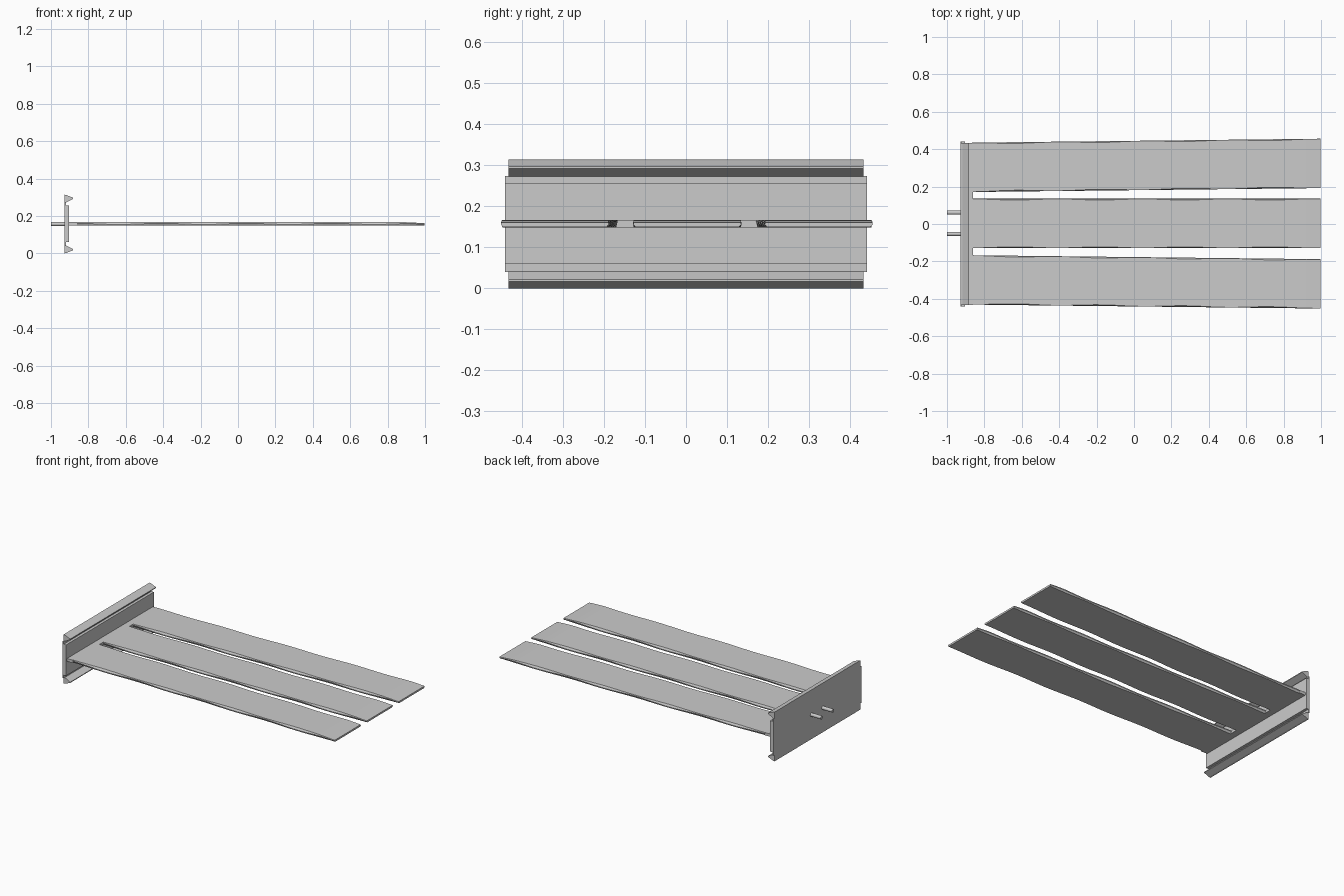
import bpy, bmesh, math

if "Cube" in bpy.data.objects:
    bpy.data.objects.remove(bpy.data.objects["Cube"])

ZC = 0.157  # height of the symmetry plane


def finish(name, bm):
    bmesh.ops.recalc_face_normals(bm, faces=bm.faces[:])
    me = bpy.data.meshes.new(name)
    bm.to_mesh(me)
    bm.free()
    ob = bpy.data.objects.new(name, me)
    bpy.context.collection.objects.link(ob)
    return ob


def loft(name, rings):
    """Skin closed rings of points and cap both ends."""
    bm = bmesh.new()
    vs = [[bm.verts.new(p) for p in r] for r in rings]
    n = len(vs[0])
    for a, b in zip(vs, vs[1:]):
        for i in range(n):
            j = (i + 1) % n
            bm.faces.new((a[i], a[j], b[j], b[i]))
    bm.faces.new(vs[0])
    bm.faces.new(vs[-1][::-1])
    return finish(name, bm)


def prism(name, profile, half):
    """Extrude an x-z profile along y."""
    return loft(name, [[(x, y, z) for x, z in profile] for y in (-half, half)])


def box(name, x0, x1, half, z0, z1):
    return prism(name, [(x0, z0), (x1, z0), (x1, z1), (x0, z1)], half)


# Mounting plate: thin back sheet and thicker middle panel
box("back_plate", -0.927, -0.920, 0.442, 0.040, 0.274)
box("plate_panel", -0.921, -0.903, 0.442, 0.060, 0.257)

# Wedge lips along the top and bottom of the plate
for name, s in (("top_lip", 1), ("bottom_lip", -1)):
    prof = [(-0.927, 0.157), (-0.918, 0.155), (-0.881, 0.140),
            (-0.881, 0.135), (-0.917, 0.116), (-0.927, 0.116)]
    prism(name, [(x, ZC + s * z) for x, z in prof], 0.433)

# Cross bar joining the slats
box("cross_bar", -0.904, -0.86, 0.433, 0.149, 0.167)


# Long slats with a rippled edge bevel and tapered tip
def slat(name, y_root, y_tip):
    x0, x1, steps, hw = -0.865, 0.998, 48, 0.132
    rings = []
    for k in range(steps + 1):
        t = k / steps
        x = x0 + (x1 - x0) * t
        yc = y_root + (y_tip - y_root) * t
        w = math.cos((x + 0.41) / 0.455 * 2 * math.pi)
        taper = min(1.0, 0.4 + (x1 - x) / 0.1 * 0.6)
        top = ZC + 0.010 * taper
        bot = ZC - 0.009 * (0.7 + 0.3 * taper)
        mid = (top + bot) / 2 + 0.003 * w * taper
        ti = 0.004 - 0.003 * w   # top edge inset
        bi = 0.004 + 0.003 * w   # bottom edge inset
        rings.append([(x, yc - hw + bi, bot), (x, yc + hw - bi, bot),
                      (x, yc + hw, mid), (x, yc + hw - ti, top),
                      (x, yc - hw + ti, top), (x, yc - hw, mid)])
    return loft(name, rings)


slat("middle_slat", 0.003, 0.003)
slat("left_slat", 0.303, 0.324)
slat("right_slat", -0.299, -0.320)

# Two round pins on the back of the plate
for i, y in enumerate((0.061, -0.053)):
    rings = [[(x, y + 0.011 * math.cos(a * math.pi / 8), ZC + 0.011 * math.sin(a * math.pi / 8))
              for a in range(16)] for x in (-1.0, -0.924)]
    ob = loft(f"pin_{i + 1}", rings)
    bpy.ops.object.select_all(action='DESELECT')
    bpy.context.view_layer.objects.active = ob
    ob.select_set(True)
    bpy.ops.object.shade_smooth_by_angle()
